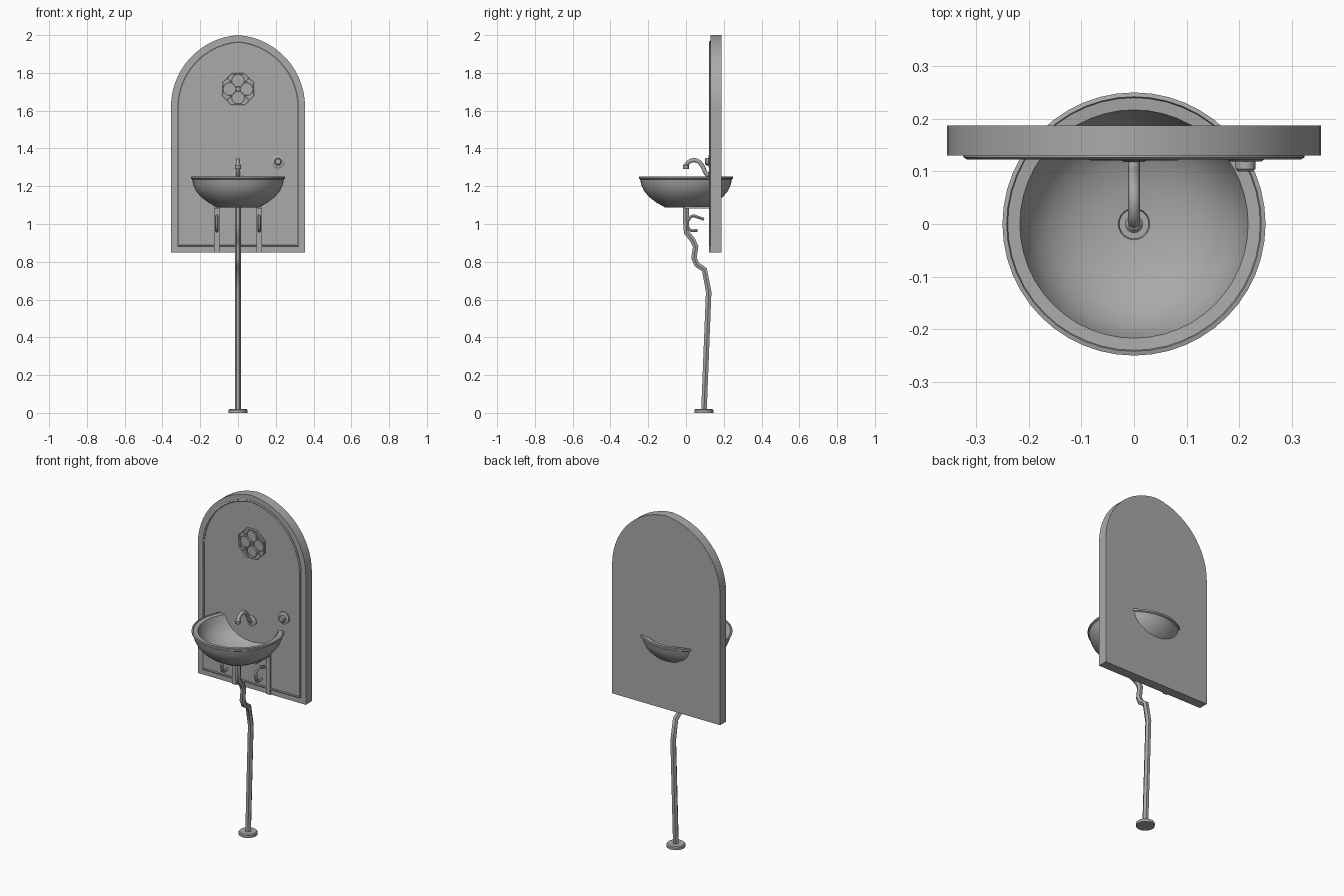
import bpy, bmesh, math
from mathutils import Vector

if "Cube" in bpy.data.objects:
    bpy.data.objects.remove(bpy.data.objects["Cube"])

stone = bpy.data.materials.new("grey_stone")
stone.diffuse_color = (0.4, 0.4, 0.4, 1)
stone.use_nodes = True
stone.node_tree.nodes["Principled BSDF"].inputs["Base Color"].default_value = stone.diffuse_color


def finish(ob, angle=35):
    ob.data.materials.clear()
    ob.data.materials.append(stone)
    bpy.ops.object.select_all(action='DESELECT')
    ob.select_set(True)
    bpy.context.view_layer.objects.active = ob
    bpy.ops.object.shade_smooth_by_angle(angle=math.radians(angle))
    return ob


def from_bmesh(name, bm):
    bmesh.ops.recalc_face_normals(bm, faces=bm.faces)
    me = bpy.data.meshes.new(name)
    bm.to_mesh(me)
    bm.free()
    ob = bpy.data.objects.new(name, me)
    bpy.context.collection.objects.link(ob)
    return finish(ob)


def tube(name, pts, r, closed=False, smooth=False, res=2):
    """Round tube along a path, meshed."""
    cu = bpy.data.curves.new(name, 'CURVE')
    cu.dimensions = '3D'
    cu.bevel_depth, cu.bevel_resolution, cu.use_fill_caps = r, res, not closed
    sp = cu.splines.new('BEZIER' if smooth else 'POLY')
    if smooth:
        sp.bezier_points.add(len(pts) - 1)
        sp.resolution_u = 5
        for b, p in zip(sp.bezier_points, pts):
            b.co = p
            b.handle_left_type = b.handle_right_type = 'AUTO'
    else:
        sp.points.add(len(pts) - 1)
        for q, p in zip(sp.points, pts):
            q.co = (*p, 1)
    sp.use_cyclic_u = closed
    ob = bpy.data.objects.new(name, cu)
    bpy.context.collection.objects.link(ob)
    bpy.ops.object.select_all(action='DESELECT')
    ob.select_set(True)
    bpy.context.view_layer.objects.active = ob
    bpy.ops.object.convert(target='MESH')
    return finish(bpy.context.object, 50)


def lathe(name, profile, loc=(0, 0, 0), seg=48, to_front=False):
    """Spin (radius, height) pairs; to_front points the axis at -y."""
    bm = bmesh.new()
    rings = []
    for r, h in profile:
        ring = []
        for i in range(1 if r == 0 else seg):
            a = 2 * math.pi * i / seg
            x, y = r * math.cos(a), r * math.sin(a)
            v = Vector((x, -h, y)) if to_front else Vector((x, y, h))
            ring.append(bm.verts.new(v + Vector(loc)))
        rings.append(ring)
    for a, b in zip(rings, rings[1:]):
        for i in range(seg):
            j = (i + 1) % seg
            q = [a[i % len(a)], a[j % len(a)], b[j % len(b)], b[i % len(b)]]
            bm.faces.new(list(dict.fromkeys(q)))
    return from_bmesh(name, bm)


def arch(w, z0, spring, top, y, n=14):
    """Pointed arch outline, counter-clockwise from the lower right."""
    h = top - spring
    d = (h * h - w * w) / (2 * w)
    end = math.atan2(h, d)
    right = [(-d + (w + d) * math.cos(end * i / n),
              spring + (w + d) * math.sin(end * i / n)) for i in range(n + 1)]
    side = [(w, z0)] + right
    pts = side + [(-x, z) for x, z in reversed(side[:-1])]
    return [(x, y, z) for x, z in pts]


def box(name, lo, hi):
    bm = bmesh.new()
    bmesh.ops.create_cube(bm, size=1)
    for v in bm.verts:
        v.co = [(a + b) / 2 + c * (b - a) for a, b, c in zip(lo, hi, v.co)]
    return from_bmesh(name, bm)


def circle(cx, cz, r, n, y, turn=0):
    return [(cx + r * math.cos(turn + 2 * math.pi * i / n), y,
             cz + r * math.sin(turn + 2 * math.pi * i / n)) for i in range(n)]


# Arched back slab
bm = bmesh.new()
face = bm.faces.new([bm.verts.new(p) for p in arch(0.355, 0.85, 1.62, 2.0, 0.13)])
ext = bmesh.ops.extrude_face_region(bm, geom=[face])
for v in ext['geom']:
    if isinstance(v, bmesh.types.BMVert):
        v.co.y = 0.187
from_bmesh("back_slab", bm)

# Raised bead following the arch
tube("arch_trim", arch(0.318, 0.885, 1.62, 1.965, 0.13), 0.007, closed=True, res=1)

# Tracery rosette
tube("rosette_rim", circle(0, 1.715, 0.09, 8, 0.128, math.pi / 8), 0.007, True, res=1)
for i in range(4):
    a = math.pi / 2 * i
    tube("rosette_foil", circle(0.045 * math.cos(a), 1.715 + 0.045 * math.sin(a),
                                0.034, 14, 0.128), 0.005, True, res=1)
    b = a + math.pi / 4
    tube("rosette_spoke", [(k * math.cos(b), 0.128, 1.715 + k * math.sin(b))
                           for k in (0.008, 0.085)], 0.005, res=1)

# Round basin with stepped rim and drain
lathe("basin", [(0, 1.087), (0.11, 1.087), (0.155, 1.112), (0.195, 1.142),
                (0.222, 1.175), (0.236, 1.205), (0.243, 1.236), (0.25, 1.24),
                (0.25, 1.25), (0.242, 1.252), (0.240, 1.248), (0.217, 1.246),
                (0.208, 1.215), (0.19, 1.18), (0.16, 1.148), (0.12, 1.125),
                (0.07, 1.111), (0.03, 1.107), (0.028, 1.102), (0, 1.102)])

# Spout with wall flange and nozzle
tube("spout", [(0, 0.13, 1.25), (0, 0.105, 1.27), (0, 0.085, 1.31), (0, 0.055, 1.336),
               (0, 0.02, 1.332), (0, 0.002, 1.312), (0, 0, 1.30)], 0.011, smooth=True)
lathe("spout_flange", [(0, 0), (0.032, 0), (0.032, 0.005), (0.018, 0.012), (0, 0.012)],
      (0, 0.13, 1.255), 20, True)
lathe("nozzle", [(0, 1.29), (0.014, 1.29), (0.017, 1.297), (0.017, 1.309), (0.011, 1.316),
                 (0, 1.316)], seg=16)

# Push knob beside the spout
lathe("tap_knob", [(0, 0), (0.036, 0), (0.036, 0.007), (0.03, 0.011), (0.019, 0.011),
                   (0.019, 0.025), (0.014, 0.03), (0, 0.03)], (0.212, 0.13, 1.33), 24, True)

# Basin brackets: wall strap, arm and curled brace
for s in (-1, 1):
    x = 0.112 * s
    box("bracket_strap", (x - 0.014, 0.122, 0.85), (x + 0.014, 0.135, 1.09))
    box("bracket_arm", (x - 0.014, -0.01, 1.082), (x + 0.014, 0.13, 1.093))
    tube("bracket_curl", [(x, 0.095, 1.025), (x, 0.065, 1.035), (x, 0.035, 1.042),
                          (x, 0.015, 1.025), (x, 0.008, 0.995), (x, 0.022, 0.968),
                          (x, 0.06, 0.966)], 0.009, smooth=True, res=1)

# Winding drain pipe and floor flange
tube("drain_pipe", [(0, 0, 1.095), (0, 0, 1.0), (0, 0.003, 0.955), (0, 0.035, 0.915),
                    (0, 0.051, 0.88), (0, 0.042, 0.82), (0, 0.058, 0.785), (0, 0.098, 0.758),
                    (0, 0.12, 0.64), (0, 0.095, 0.01)], 0.017, res=1)
lathe("floor_flange", [(0, 0), (0.051, 0), (0.051, 0.014), (0.046, 0.02), (0, 0.02)],
      (0, 0.095, 0), 24)
